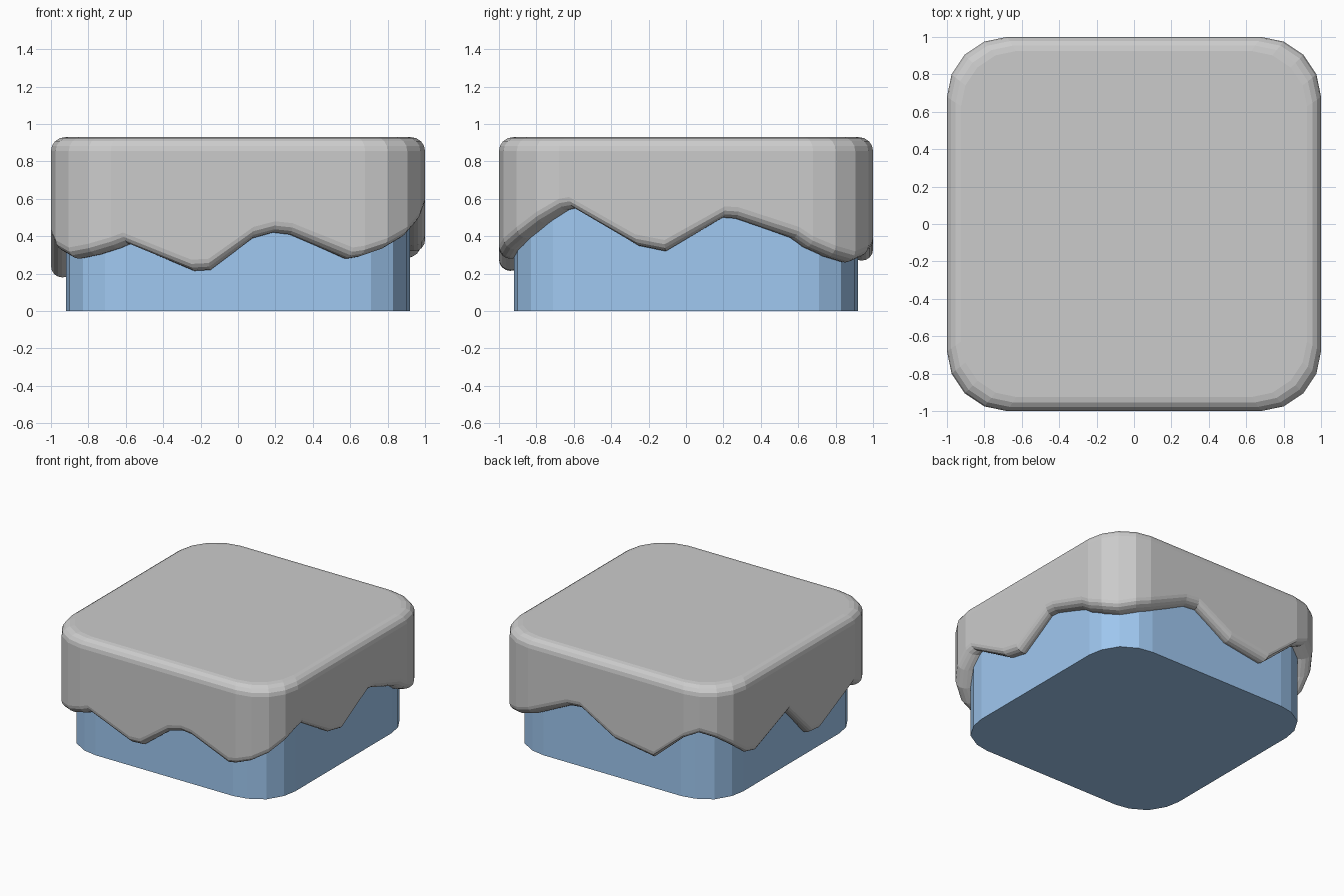
import bpy, bmesh, math

if "Cube" in bpy.data.objects:
    bpy.data.objects.remove(bpy.data.objects["Cube"])


def loft(name, rings, mat=None):
    """Skin a stack of closed rings and cap both ends."""
    bm = bmesh.new()
    loops = [[bm.verts.new(p) for p in r] for r in rings]
    n = len(loops[0])
    for a, b in zip(loops, loops[1:]):
        for i in range(n):
            j = (i + 1) % n
            bm.faces.new((a[i], a[j], b[j], b[i]))
    bm.faces.new(loops[-1])
    bm.faces.new(loops[0][::-1])
    bmesh.ops.recalc_face_normals(bm, faces=bm.faces)
    me = bpy.data.meshes.new(name)
    bm.to_mesh(me)
    bm.free()
    ob = bpy.data.objects.new(name, me)
    bpy.context.collection.objects.link(ob)
    if mat:
        me.materials.append(mat)
    return ob


def turn(p, k):
    """Rotate a 2D point by k quarter turns."""
    x, y = p
    for _ in range(k):
        x, y = -y, x
    return x, y


blue = bpy.data.materials.new("blue")
blue.diffuse_color = (0.35, 0.58, 0.88, 1)
blue.use_nodes = True
blue.node_tree.nodes["Principled BSDF"].inputs["Base Color"].default_value = blue.diffuse_color

# Rounded square base block
base_corner = [(0.6, -0.92), (0.71, -0.9), (0.83, -0.83), (0.9, -0.71), (0.92, -0.6)]
outline = [turn(p, k) for k in range(4) for p in base_corner]
loft("base_block", [[(x, y, z) for x, y in outline] for z in (0, 0.84)], blue)

# Drip edge: (position along side, height), each side then its following corner
# sides run counter-clockwise: front, right, back, left
sides = [
    [(-0.59, 0.36), (-0.24, 0.215), (-0.15, 0.22), (0.08, 0.39), (0.19, 0.42), (0.28, 0.41), (0.59, 0.28)],
    [(-0.6, 0.55), (-0.26, 0.35), (-0.11, 0.32), (0.2, 0.5), (0.27, 0.495), (0.58, 0.39)],
    [(-0.33, 0.48), (-0.22, 0.49), (0.07, 0.32), (0.4, 0.27)],
    [(-0.53, 0.31), (-0.13, 0.47), (0.145, 0.19), (0.25, 0.18)],
]
corner = [(0.68, -1), (0.8, -0.975), (0.905, -0.905), (0.975, -0.8), (1, -0.68)]
corner_heights = [
    (0.29, 0.33, 0.39, 0.47, 0.54),
    (0.34, 0.29, 0.26, 0.29, 0.33),
    (0.49, 0.55, 0.51, 0.43, 0.34),
    (0.38, 0.32, 0.28, 0.30, 0.335),
]
edge = []
for k in range(4):
    edge += [(*turn((t / 0.96, -1), k), z) for t, z in sides[k]]
    edge += [(*turn(p, k), z) for p, z in zip(corner, corner_heights[k])]

# Icing cap: rounded lower lip, wall, rounded top rim
rings = [[(x * 0.9, y * 0.9, z + 0.005) for x, y, z in edge]]
STEPS = 4
for i in range(STEPS + 1):
    a = math.pi / 2 * i / STEPS
    s, h = 1 - 0.06 * (1 - math.sin(a)), 0.06 * (1 - math.cos(a))
    rings.append([(x * s, y * s, z + h) for x, y, z in edge])
for i in range(STEPS + 1):
    a = math.pi / 2 * i / STEPS
    s, h = 1 - 0.075 * (1 - math.cos(a)), 0.855 + 0.075 * math.sin(a)
    rings.append([(x * s, y * s, h) for x, y, z in edge])
cap = loft("dripping_icing", rings)

# Open the non-planar underside, which is hidden by the base
bm = bmesh.new()
bm.from_mesh(cap.data)
bmesh.ops.delete(bm, geom=[f for f in bm.faces if len(f.verts) > 4 and f.calc_center_median().z < 0.8],
                 context='FACES_ONLY')
bm.to_mesh(cap.data)
bm.free()
